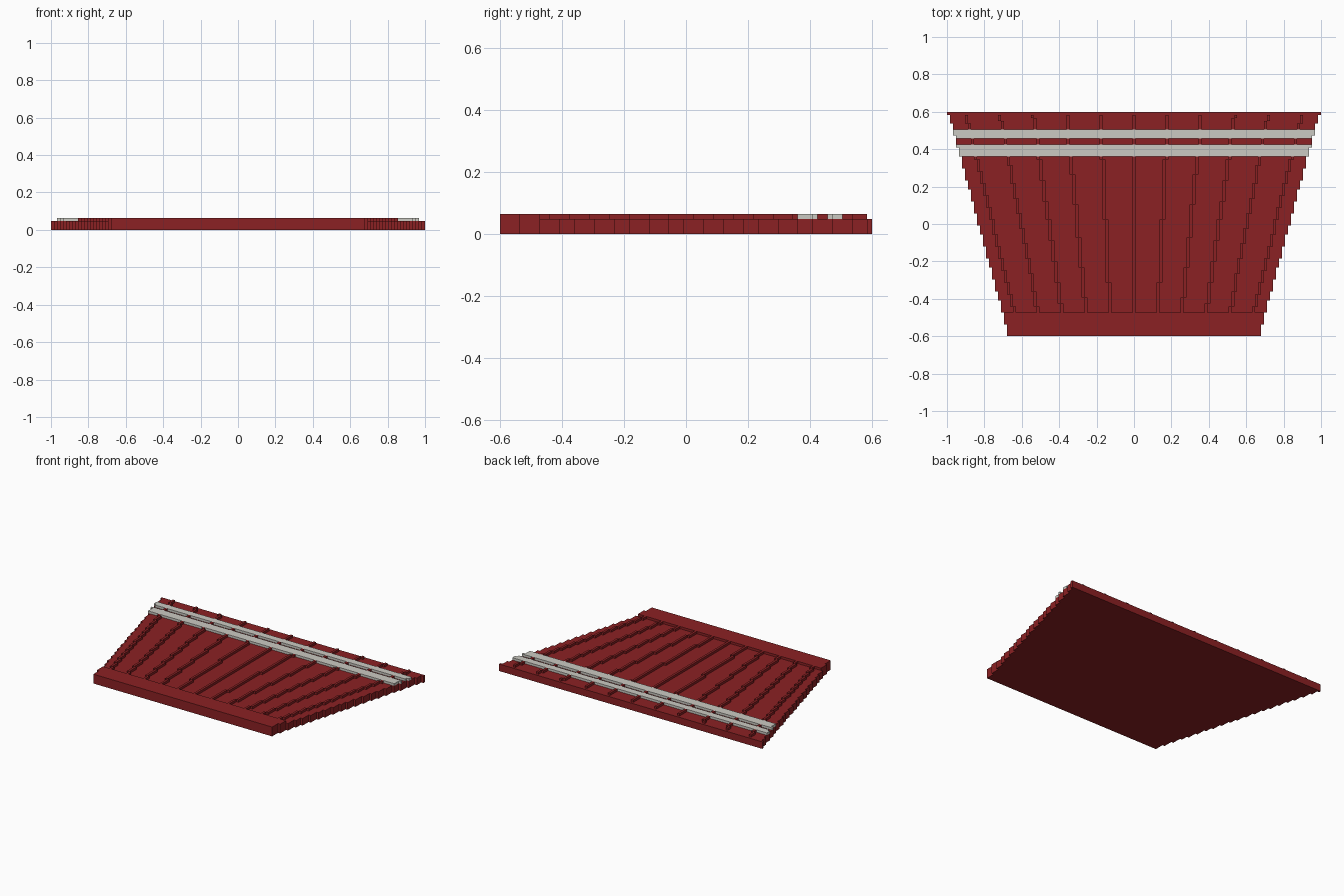
import bpy
import bmesh
from itertools import groupby

V = 0.016            # edge of one cell
ROWS = 75            # cells from front to back
Y0 = -ROWS * V / 2
BASE, TOP = 3 * V, 4 * V

if "Cube" in bpy.data.objects:
    bpy.data.objects.remove(bpy.data.objects["Cube"], do_unlink=True)


def material(name, rgb):
    m = bpy.data.materials.new(name)
    m.use_nodes = True
    m.diffuse_color = (*rgb, 1)
    bsdf = next(n for n in m.node_tree.nodes if n.type == "BSDF_PRINCIPLED")
    bsdf.inputs["Base Color"].default_value = (*rgb, 1)
    return m


RED = material("dark red", (0.26, 0.015, 0.017))
GREY = material("pale grey", (0.6, 0.59, 0.54))


def half_cells(row):
    return 42 + 20 * row // (ROWS - 1)


def rib_cell(k, row):
    return round(k * 0.18 * (42.5 + 20 * row / (ROWS - 1)))


def runs(rows, func):
    """Group rows that share one value into (value, first, end)."""
    for value, group in groupby(rows, func):
        group = list(group)
        yield value, group[0], group[-1] + 1


def prism(bm, points, z0, z1):
    low = [bm.verts.new((x, y, z0)) for x, y in points]
    face = bm.faces.new(low)
    new = bmesh.ops.extrude_face_region(bm, geom=[face])["geom"]
    for v in new:
        if isinstance(v, bmesh.types.BMVert):
            v.co.z = z1


def finish(bm, name, mat):
    bmesh.ops.recalc_face_normals(bm, faces=bm.faces)
    mesh = bpy.data.meshes.new(name)
    bm.to_mesh(mesh)
    bm.free()
    mesh.materials.append(mat)
    bpy.context.collection.objects.link(bpy.data.objects.new(name, mesh))


def stepped_slab(name, first, end, z0, z1, mat):
    """Full-width slab with stair-stepped sides."""
    right = []
    for n, a, b in runs(range(first, end), half_cells):
        x = (n + 0.5) * V
        right += [(x, Y0 + a * V), (x, Y0 + b * V)]
    left = [(-x, y) for x, y in reversed(right)]
    bm = bmesh.new()
    prism(bm, right + left, z0, z1)
    finish(bm, name, mat)


# Base plate, raised front rim and two pale cross bands
stepped_slab("base_plate", 0, ROWS, 0, BASE, RED)
stepped_slab("front_rim", 0, 8, BASE, TOP, RED)
stepped_slab("front_band", 60, 64, BASE, TOP, GREY)
stepped_slab("rear_band", 66, 69, BASE, TOP, GREY)

# Ribs fanning out towards the back, interrupted by the bands
for k in range(-5, 6):
    bm = bmesh.new()
    for span in (range(8, 60), range(64, 66), range(69, ROWS - 1)):
        for c, a, b in runs(span, lambda r: rib_cell(k, r)):
            x0, x1 = (c - 0.5) * V, (c + 0.5) * V
            y0, y1 = Y0 + a * V, Y0 + b * V
            prism(bm, [(x0, y0), (x1, y0), (x1, y1), (x0, y1)], BASE, TOP)
    finish(bm, f"rib_{k + 6}", RED)
